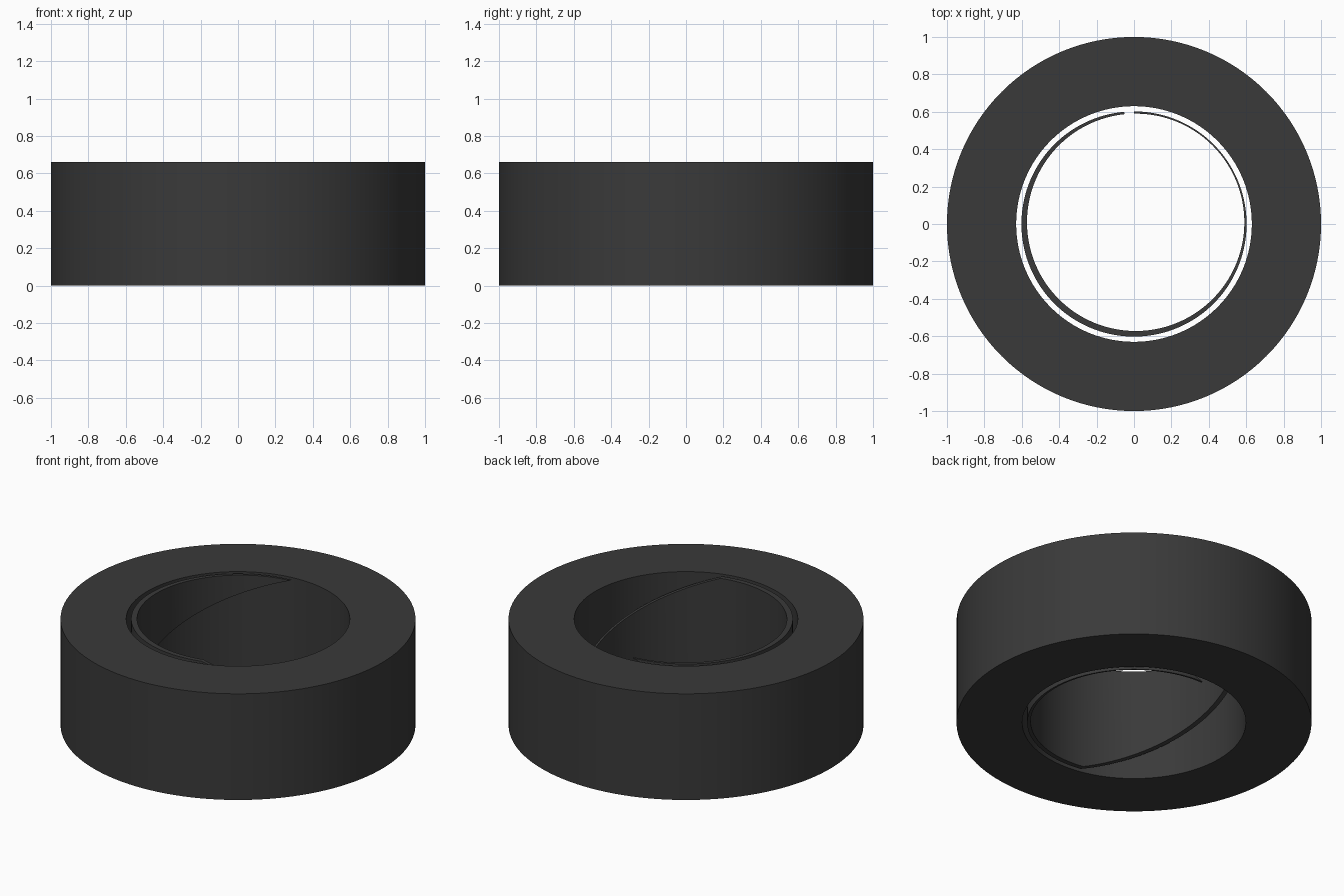
import bpy, bmesh, math

if "Cube" in bpy.data.objects:
    bpy.data.objects.remove(bpy.data.objects["Cube"])

H = 0.66
mat = bpy.data.materials.new("dark charcoal")
mat.diffuse_color = (0.042, 0.042, 0.042, 1)
mat.use_nodes = True
mat.node_tree.nodes["Principled BSDF"].inputs["Base Color"].default_value = mat.diffuse_color


def finish(name, bm):
    bmesh.ops.recalc_face_normals(bm, faces=bm.faces)
    mesh = bpy.data.meshes.new(name)
    bm.to_mesh(mesh)
    bm.free()
    mesh.materials.append(mat)
    obj = bpy.data.objects.new(name, mesh)
    bpy.context.collection.objects.link(obj)
    bpy.ops.object.select_all(action='DESELECT')
    obj.select_set(True)
    bpy.context.view_layer.objects.active = obj
    bpy.ops.object.shade_smooth_by_angle(angle=math.radians(30))
    return obj


def bridge(bm, a, b):
    """Join two sections, dropping corners that coincide."""
    for i in range(4):
        j = (i + 1) % 4
        bm.faces.new((a[i], a[j], b[j], b[i]))


# thick outer ring
bm = bmesh.new()
N = 128
sections = []
for k in range(N):
    t = 2 * math.pi * k / N
    sections.append([bm.verts.new((r * math.cos(t), r * math.sin(t), z))
                     for r, z in ((0.63, 0), (1, 0), (1, H), (0.63, H))])
for k in range(N):
    bridge(bm, sections[k], sections[(k + 1) % N])
finish("outer_ring", bm)

# loose inner strip: a band that winds down the bore, trimmed flat at top and bottom
START, DROP, WIDTH = 95, 165, 190   # degrees: start, descent of an edge, band width
bm = bmesh.new()
sections = []
STEPS = 142
for k in range(STEPS + 1):
    a = (DROP + WIDTH) * k / STEPS
    low = max(0.0, H * (1 - a / DROP))
    high = min(H, H * (1 - (a - WIDTH) / DROP))
    t = math.radians(START + a)
    c, s = math.cos(t), math.sin(t)
    inner = 0.581 + 0.009 * (c + s)   # the strip is slightly thicker on one side
    sections.append([bm.verts.new((r * c, r * s, z)) for r, z in
                     ((inner, low), (0.602, low), (0.602, high), (inner, high))])
for a, b in zip(sections, sections[1:]):
    bridge(bm, a, b)
bmesh.ops.remove_doubles(bm, verts=bm.verts, dist=1e-5)
finish("inner_strip", bm)
